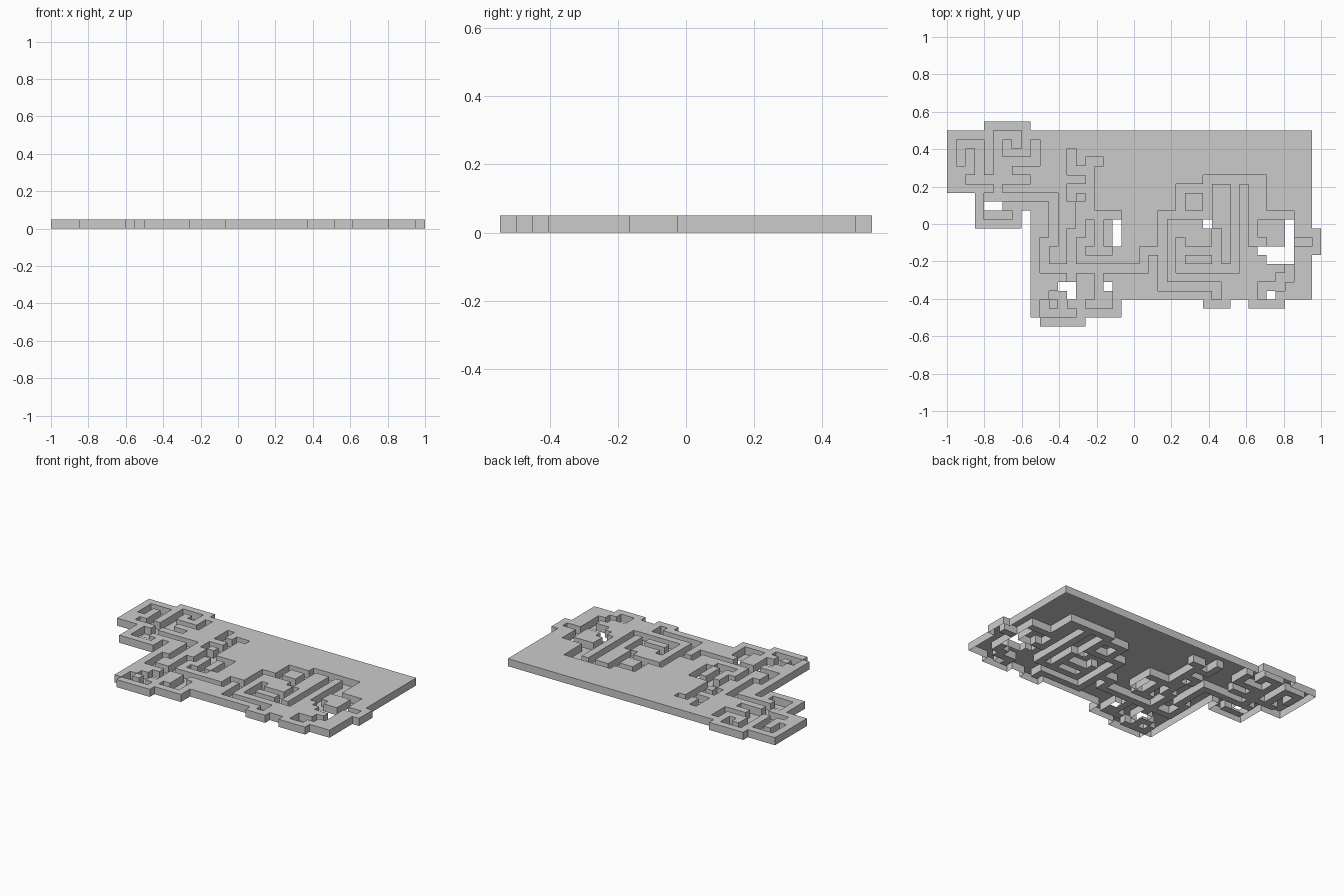
import bpy, bmesh

if "Cube" in bpy.data.objects:
    bpy.data.objects.remove(bpy.data.objects["Cube"])

H = 0.05          # height of the raised level
COLS, ROWS = 41, 23


def gx(i):
    # columns are slightly wider on the left
    return -1 + 0.0497 * i if i <= 10 else -0.503 + (i - 10) * 1.503 / 31


def gy(j):
    return 0.5475 - j * 1.095 / 23


level = {}        # (col, row) -> height of the sheet


def block(a, b, c, d, z=H):
    """Fill columns a..b and rows c..d; z=None cuts a hole."""
    for i in range(a, b):
        for j in range(c, d):
            if z is None:
                level.pop((i, j), None)
            else:
                level[i, j] = z


def channel(*pts):
    """Sink a one-cell-wide corridor along a path."""
    for (a, c), (b, d) in zip(pts, pts[1:]):
        block(min(a, b), max(a, b) + 1, min(c, d), max(c, d) + 1, 0.0)


# raised plate outline
for r in [(0, 40, 1, 8), (4, 9, 0, 1), (3, 40, 8, 10), (9, 40, 10, 20),
          (3, 8, 10, 12), (9, 19, 20, 22), (10, 15, 22, 23),
          (28, 31, 20, 21), (33, 37, 20, 21), (40, 41, 12, 15)]:
    block(*r)

# top-left branches
channel((1, 4), (1, 2), (3, 2), (3, 6))
channel((2, 6), (8, 6))
channel((5, 8), (5, 1), (7, 1), (7, 2))
channel((6, 6), (6, 4), (9, 4), (9, 2))
channel((4, 8), (11, 8), (11, 13), (10, 13), (10, 16), (21, 16))
channel((4, 10), (6, 10))
# centre branches
channel((13, 3), (13, 5), (15, 5), (15, 4), (16, 4))
channel((13, 8), (13, 7), (15, 7))
channel((15, 5), (15, 10), (18, 10))
channel((15, 9), (14, 9), (14, 12), (13, 12), (13, 17))
channel((16, 10), (16, 14), (15, 14), (17, 14))
# bottom-left loop
channel((11, 19), (12, 19), (12, 20))
channel((10, 20), (10, 21), (13, 21))
channel((15, 20), (17, 20), (17, 19), (16, 19), (16, 16))
# right-hand winding corridor and its comb
channel((21, 16), (21, 14), (23, 14), (23, 10), (25, 10), (25, 7), (28, 7),
        (28, 6), (34, 6), (34, 10), (37, 10))
channel((23, 14), (23, 18), (29, 18), (29, 19))
channel((25, 13), (25, 16), (28, 16))
channel((25, 14), (28, 14))
channel((28, 7), (28, 10), (26, 10))
channel((31, 6), (31, 16), (29, 16), (29, 12))
channel((33, 6), (33, 13), (34, 13))
channel((38, 13), (39, 13))
channel((34, 19), (34, 18), (36, 18), (36, 17), (37, 17), (37, 16))

# through holes
for r in [(4, 6, 9, 10), (18, 19, 11, 14), (28, 29, 11, 12), (37, 38, 11, 16),
          (34, 37, 14, 15), (35, 37, 15, 16), (13, 14, 18, 20), (12, 13, 18, 19),
          (17, 18, 18, 19), (35, 36, 19, 20)]:
    block(*r, z=None)

# build the stepped sheet: flat cells plus walls around every raised cell
bm = bmesh.new()


def quad(*co):
    bm.faces.new([bm.verts.new(c) for c in co])


for (i, j), z in level.items():
    c = [(gx(i), gy(j + 1)), (gx(i + 1), gy(j + 1)),
         (gx(i + 1), gy(j)), (gx(i), gy(j))]
    quad(*[(x, y, z) for x, y in c])
    if z:
        for k, (di, dj) in enumerate([(0, 1), (1, 0), (0, -1), (-1, 0)]):
            if level.get((i + di, j + dj), 0) == 0:
                p, q = c[k], c[(k + 1) % 4]
                quad((*p, 0), (*q, 0), (*q, z), (*p, z))
bmesh.ops.remove_doubles(bm, verts=bm.verts, dist=1e-4)

me = bpy.data.meshes.new("maze_plate")
bm.to_mesh(me)
bm.free()
bpy.context.collection.objects.link(bpy.data.objects.new("maze_plate", me))
